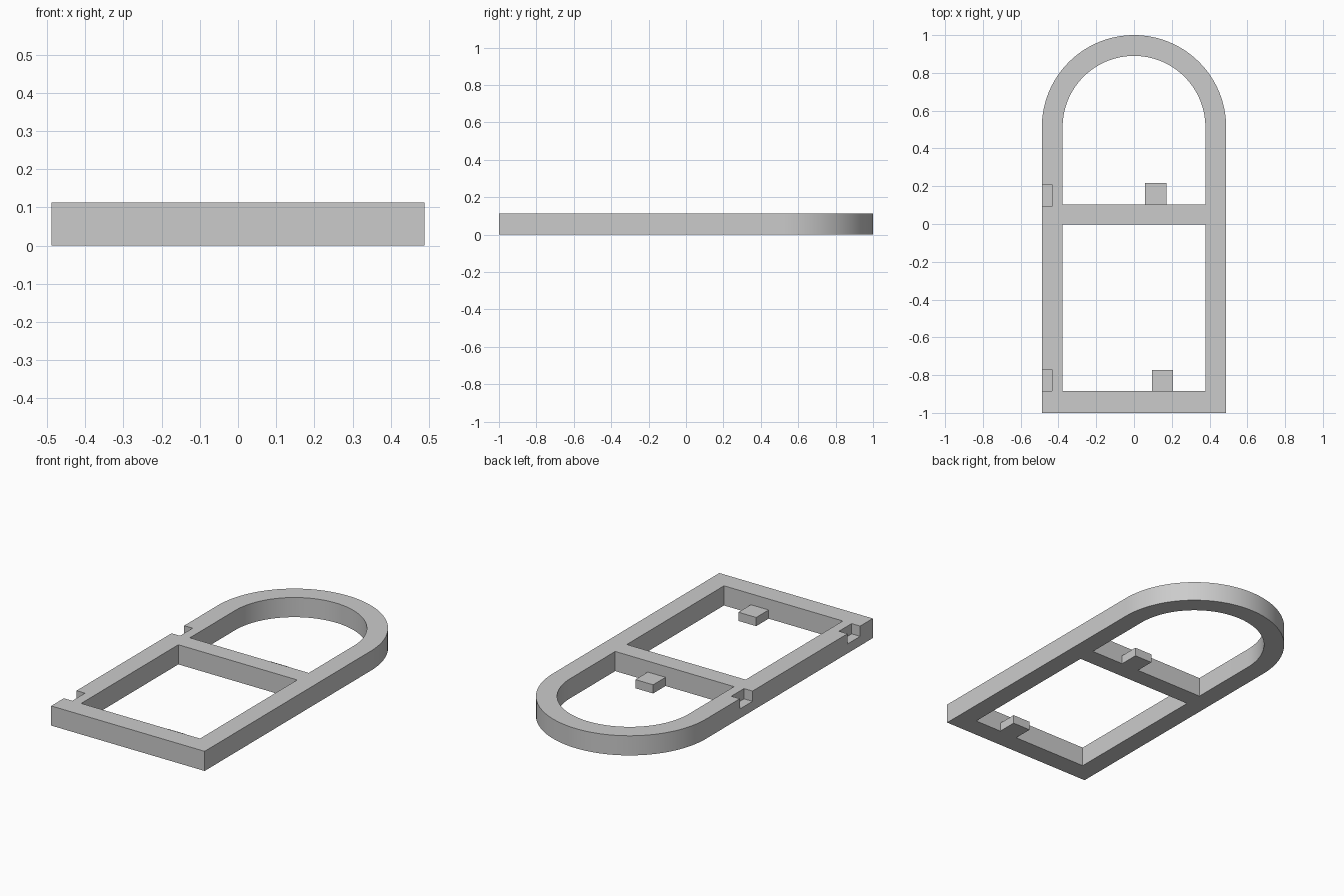
import bpy, bmesh, math

cube = bpy.data.objects.get("Cube")
if cube:
    bpy.data.objects.remove(cube, do_unlink=True)

HEIGHT = 0.113
HALF_W, INNER_W = 0.488, 0.378
ARCH_Y = 1 - HALF_W

grey = bpy.data.materials.new("plain grey")
grey.use_nodes = True
grey.diffuse_color = (0.6, 0.6, 0.6, 1)
grey.node_tree.nodes["Principled BSDF"].inputs["Base Color"].default_value = (0.6, 0.6, 0.6, 1)


def prism(name, outline, z0, z1):
    """Extrude a flat outline from z0 up to z1."""
    bm = bmesh.new()
    base = bm.faces.new([bm.verts.new((x, y, z0)) for x, y in outline])
    top = bmesh.ops.extrude_face_region(bm, geom=[base])["geom"]
    verts = [v for v in top if isinstance(v, bmesh.types.BMVert)]
    bmesh.ops.translate(bm, verts=verts, vec=(0, 0, z1 - z0))
    bmesh.ops.recalc_face_normals(bm, faces=bm.faces)
    mesh = bpy.data.meshes.new(name)
    bm.to_mesh(mesh)
    bm.free()
    mesh.materials.append(grey)
    obj = bpy.data.objects.new(name, mesh)
    bpy.context.collection.objects.link(obj)
    return obj


def rect(x0, x1, y0, y1):
    return [(x0, y0), (x1, y0), (x1, y1), (x0, y1)]


def arched(radius, y0, steps=64):
    """Straight-sided outline closed by a half circle."""
    arc = [(radius * math.cos(math.pi * i / steps),
            ARCH_Y + radius * math.sin(math.pi * i / steps)) for i in range(steps + 1)]
    return [(-radius, y0), (radius, y0)] + arc


# Frame body
frame = prism("arched_frame", arched(HALF_W, -1), 0, HEIGHT)

# Two openings, plus two open-topped notches in the right rail
cutters = [
    prism("upper_opening_cutter", arched(INNER_W, 0.103), -0.1, 0.3),
    prism("lower_opening_cutter", rect(-INNER_W, INNER_W, -0.885, -0.002), -0.1, 0.3),
]
for label, y in (("upper", 0.093), ("lower", -0.885)):
    cutters.append(prism(label + "_notch_cutter", rect(-0.6, -0.434, y, y + 0.115), 0.054, 0.3))

for cutter in cutters:
    cutter.hide_render = True
    mod = frame.modifiers.new(cutter.name, "BOOLEAN")
    mod.operation = "DIFFERENCE"
    mod.solver = "EXACT"
    mod.object = cutter

bpy.ops.object.select_all(action="DESELECT")
bpy.context.view_layer.objects.active = frame
frame.select_set(True)
for mod in list(frame.modifiers):
    bpy.ops.object.modifier_apply(modifier=mod.name)
for cutter in cutters:
    bpy.data.objects.remove(cutter, do_unlink=True)
bpy.ops.object.shade_smooth_by_angle(angle=math.radians(30))

# Low tabs behind the two cross bars, level with the underside
for label, x, y in (("upper", 0.058, 0.103), ("lower", 0.094, -0.885)):
    prism(label + "_tab", rect(x, x + 0.113, y, y + 0.113), 0, 0.05)
